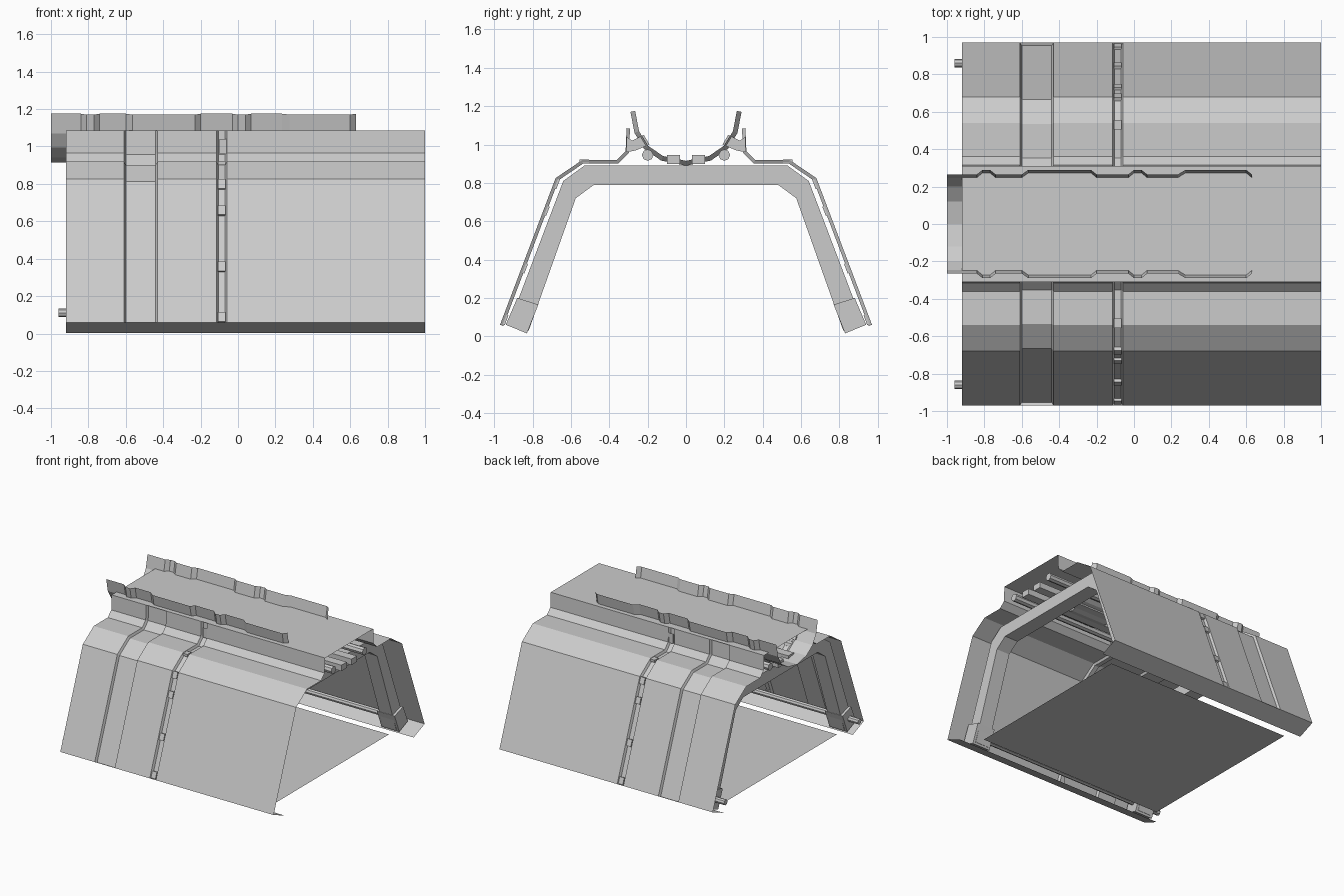
import bpy, bmesh, math
from mathutils import Vector

cube = bpy.data.objects.get("Cube")
if cube:
    bpy.data.objects.remove(cube, do_unlink=True)

grey = bpy.data.materials.new("plain_grey")
grey.use_nodes = True
COLOUR = (0.6, 0.6, 0.6, 1)
grey.diffuse_color = COLOUR
grey.node_tree.nodes["Principled BSDF"].inputs["Base Color"].default_value = COLOUR


def finish(name, bm, recalc=True):
    if recalc:
        bmesh.ops.recalc_face_normals(bm, faces=bm.faces)
    mesh = bpy.data.meshes.new(name)
    bm.to_mesh(mesh)
    bm.free()
    mesh.materials.append(grey)
    ob = bpy.data.objects.new(name, mesh)
    bpy.context.collection.objects.link(ob)
    return ob


def offset(profile, d):
    """Shift a (y, z) polyline sideways by d with mitred corners."""
    pts = [Vector(p) for p in profile]
    dirs = [(b - a).normalized() for a, b in zip(pts, pts[1:])]
    norms = [Vector((-t.y, t.x)) for t in dirs]
    out = []
    for i, p in enumerate(pts):
        n0, n1 = norms[max(i - 1, 0)], norms[min(i, len(norms) - 1)]
        m = (n0 + n1).normalized()
        out.append(p + m * d / m.dot(n0))
    return out


def sheet(name, profile, stations, side=1):
    """Sweep a profile along x; each station is (x, sideways offset)."""
    bm = bmesh.new()
    rows = [[bm.verts.new((x, side * p.x, p.y)) for p in offset(profile, d)]
            for x, d in stations]
    for r0, r1 in zip(rows, rows[1:]):
        for i in range(len(profile) - 1):
            quad = (r0[i], r0[i + 1], r1[i + 1], r1[i])
            bm.faces.new(quad if side > 0 else quad[::-1])
    return finish(name, bm, False)


def prism(name, outline, x0, x1, side=1):
    """Solid with a (y, z) outline between two x positions."""
    bm = bmesh.new()
    face = bm.faces.new([bm.verts.new((x0, side * y, z)) for y, z in outline])
    ext = bmesh.ops.extrude_face_region(bm, geom=[face])["geom"]
    bmesh.ops.translate(bm, vec=(x1 - x0, 0, 0),
                        verts=[v for v in ext if isinstance(v, bmesh.types.BMVert)])
    return finish(name, bm)


def pipe(name, x0, x1, y, z, r):
    ring = [(y + r * math.cos(a * math.pi / 4), z + r * math.sin(a * math.pi / 4))
            for a in range(8)]
    return prism(name, ring, x0, x1)


def bar(name, x0, x1, y, z, w, h, side):
    outline = [(y - w, z - h), (y + w, z - h), (y + w, z + h), (y - w, z + h)]
    return prism(name, outline, x0, x1, side)


# Profiles of the outer skin, one half, from the bottom edge to the top wall
SKIN = [(0.97, 0.06), (0.68, 0.825), (0.54, 0.92), (0.36, 0.92), (0.315, 0.965), (0.31, 1.085)]
IN = 0.018
SKIN_STEPS = [(-0.92, 0), (-0.61, 0), (-0.6, IN), (-0.44, IN), (-0.43, 0), (-0.115, 0),
              (-0.105, IN), (-0.07, IN), (-0.06, 0), (1, 0)]
TAGS = ((-1, "right"), (1, "left"))

# Trough: open channel whose sides step in and out along its length
half = [(0.265, 1.175), (0.245, 1.07), (0.2, 0.995), (0.12, 0.94)]
TROUGH = half + [(0, 0.915)] + [(-y, z) for y, z in reversed(half)]
steps, level = [(-1, 0)], 0
for a, b in [(-0.84, -0.81), (-0.77, -0.74), (-0.6, -0.565), (-0.23, -0.2),
             (-0.03, 0), (0.04, 0.07), (0.235, 0.275), (0.6, 0.63)]:
    steps.append((a, level))
    level = 0.025 - level
    steps.append((b, level))
sheet("trough", TROUGH, steps)

# Flat sheets closing the top and the floor
sheet("top_deck", [(0.31, 1.085), (-0.31, 1.085)], [(-0.92, 0), (1, 0)])
sheet("floor_plate", [(0.74, 0.02), (-0.74, 0.02)], [(-0.84, 0), (0.84, 0)])

# Arched ribs near both ends
outer = [(0.925, 0.06), (0.64, 0.81), (0.53, 0.89)]
inner = [(0.48, 0.79), (0.575, 0.72), (0.82, 0.03)]
arch = (outer + [(-y, z) for y, z in reversed(outer)]
        + [(-y, z) for y, z in reversed(inner)] + inner)
for x, end in ((-0.85, "rear"), (0.73, "front")):
    prism("rib_" + end, arch, x, x + 0.12)
    for s, tag in TAGS:
        prism(f"rib_foot_{end}_{tag}",
              [(0.88, 0.2), (0.77, 0.165), (0.83, 0.015), (0.94, 0.06)],
              x - 0.02, x + 0.14, s)

for s, tag in TAGS:
    # Outer skin and its lower lip
    sheet("skin_" + tag, SKIN, SKIN_STEPS, s)
    sheet("lower_lip_" + tag, [(0.83, 0.003), (0.97, 0.06)], [(-0.92, 0), (1, 0)], s)

    # Clips seated in the narrow channel
    for n, z in enumerate((0.09, 0.36, 0.66, 0.8)):
        y = 0.97 - (z - 0.06) * 0.379
        foot, top = (y + 0.007, z - 0.025), (y - 0.012, z + 0.025)
        prism(f"channel_clip_{tag}_{n}",
              [foot, top, (top[0] - 0.02, top[1] - 0.008), (foot[0] - 0.02, foot[1] - 0.008)],
              -0.107, -0.067, s)
    bar("channel_clip_top_" + tag, -0.107, -0.067, 0.53, 0.912, 0.025, 0.01, s)

    # Lengthwise pipes and rails
    pipe("lower_pipe_" + tag, -0.96, 0.86, s * 0.86, 0.11, 0.023)
    pipe("upper_pipe_" + tag, -0.9, 1, s * 0.2, 0.945, 0.03)
    bar("centre_rail_" + tag, -0.9, 1, 0.065, 0.922, 0.035, 0.024, s)
    # Brackets joining the trough to the skin
    for n, x in enumerate((-0.85, -0.1, 0.55)):
        prism(f"trough_bracket_{tag}_{n}",
              [(0.31, 0.96), (0.31, 1.04), (0.28, 1.02), (0.22, 1.05),
               (0.19, 1.0), (0.26, 0.97)], x, x + 0.07, s)
